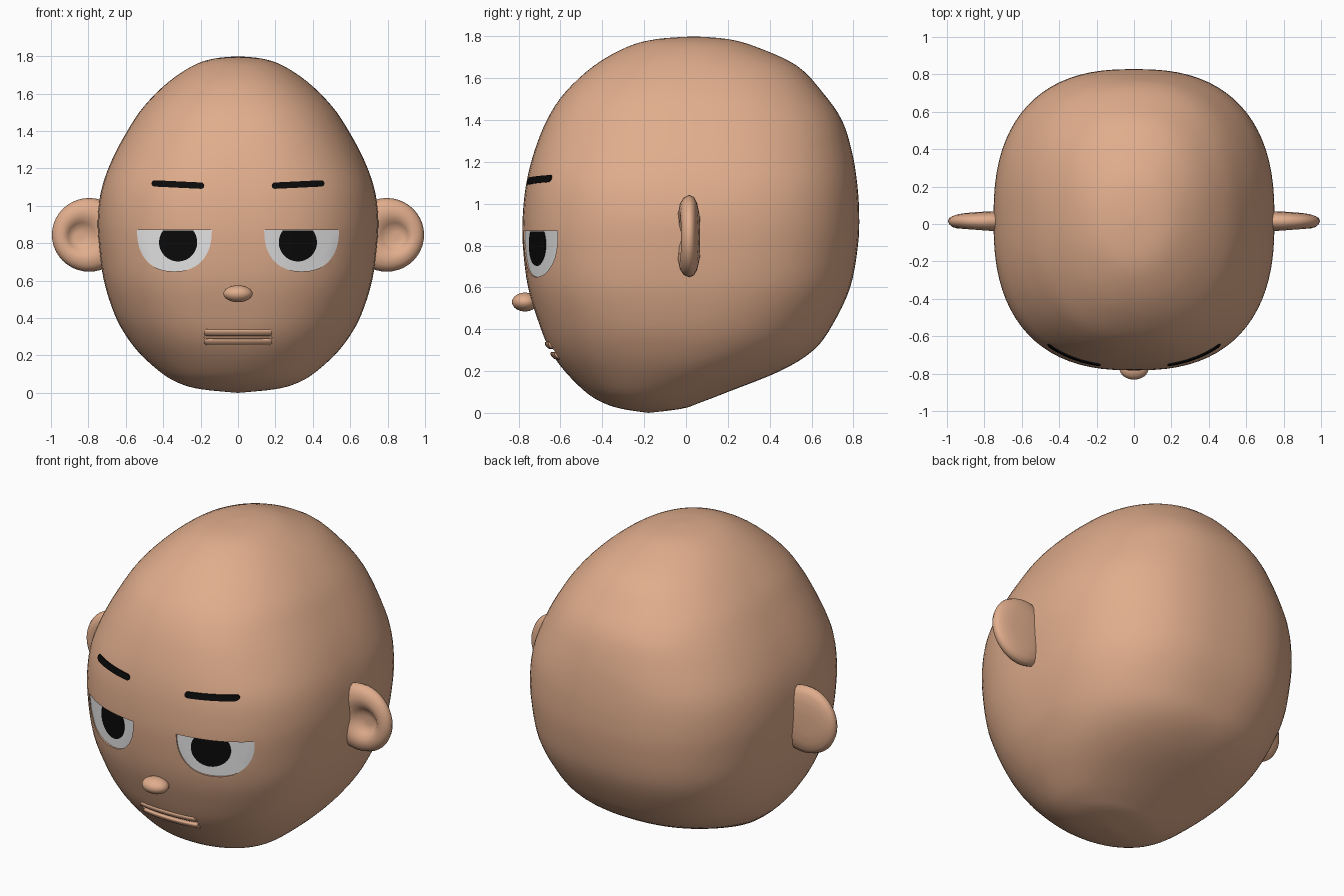
import bpy, bmesh, math
from mathutils import Vector
from mathutils.bvhtree import BVHTree

if "Cube" in bpy.data.objects:
    bpy.data.objects.remove(bpy.data.objects["Cube"])


def material(name, rgb):
    m = bpy.data.materials.new(name)
    m.diffuse_color = (*rgb, 1)
    m.use_nodes = True
    m.node_tree.nodes["Principled BSDF"].inputs["Base Color"].default_value = m.diffuse_color
    return m


SKIN = material("skin", (0.75, 0.42, 0.265))
WHITE = material("eye_white", (0.76, 0.76, 0.76))
BLACK = material("black", (0.003, 0.003, 0.003))


def finish(bm, name, mat, mirror=False):
    bmesh.ops.recalc_face_normals(bm, faces=bm.faces)
    me = bpy.data.meshes.new(name)
    bm.to_mesh(me)
    bm.free()
    me.materials.append(mat)
    ob = bpy.data.objects.new(name, me)
    bpy.context.collection.objects.link(ob)
    if mirror:
        ob.modifiers.new("mirror", 'MIRROR').use_mirror_merge = False
    return ob


def activate(ob):
    bpy.ops.object.select_all(action='DESELECT')
    ob.select_set(True)
    bpy.context.view_layer.objects.active = ob


def smooth(ob, angle=40):
    activate(ob)
    bpy.ops.object.shade_smooth_by_angle(angle=math.radians(angle))


def loft(bm, rings, start, end):
    """Skin closed rings of points, with a pole at both ends."""
    rows = [[bm.verts.new(p) for p in r] for r in rings]
    n = len(rows[0])
    for a, b in zip(rows, rows[1:]):
        for i in range(n):
            bm.faces.new((a[i], a[(i + 1) % n], b[(i + 1) % n], b[i]))
    for row, pole in ((rows[0], start), (rows[-1], end)):
        v = bm.verts.new(pole)
        for i in range(n):
            bm.faces.new((row[i], row[(i + 1) % n], v))


# Head: horizontal slices (z, half width, front y, back y, roundness)
LEVELS = [
    (0.0, 0.0, -0.18, -0.18, 2.1), (0.02, 0.2, -0.31, -0.02, 2.1),
    (0.05, 0.31, -0.4, 0.07, 2.1), (0.1, 0.4, -0.48, 0.2, 2.15),
    (0.2, 0.515, -0.58, 0.45, 2.2), (0.3, 0.595, -0.65, 0.61, 2.3),
    (0.42, 0.66, -0.7, 0.7, 2.4), (0.6, 0.717, -0.755, 0.785, 2.5),
    (0.8, 0.745, -0.78, 0.822, 2.5), (0.95, 0.75, -0.78, 0.828, 2.5),
    (1.1, 0.727, -0.763, 0.818, 2.5), (1.25, 0.672, -0.725, 0.793, 2.4),
    (1.4, 0.592, -0.665, 0.745, 2.35), (1.53, 0.505, -0.58, 0.655, 2.3),
    (1.66, 0.375, -0.44, 0.53, 2.2), (1.75, 0.24, -0.28, 0.335, 2.1),
    (1.787, 0.13, -0.14, 0.2, 2.1), (1.8, 0.0, 0.04, 0.04, 2.1)]


def level(t):
    i = min(int(t), len(LEVELS) - 2)
    u = t - i
    p = [LEVELS[min(max(i + k, 0), len(LEVELS) - 1)] for k in (-1, 0, 1, 2)]
    return [0.5 * (2 * b + (c - a) * u + (2 * a - 5 * b + 4 * c - d) * u * u
                   + (3 * b - a - 3 * c + d) * u ** 3) for a, b, c, d in zip(*p)]


def head_ring(t, n=80):
    z, w, f, b, e = level(t)
    pts = []
    for i in range(n):
        a = 2 * math.pi * i / n
        c, s = math.cos(a), math.sin(a)
        pts.append((w * math.copysign(abs(c) ** (2 / e), c),
                    (f + b) / 2 + (b - f) / 2 * math.copysign(abs(s) ** (2 / e), s), z))
    return pts


STEP = 4
bm = bmesh.new()
loft(bm, [head_ring(k / STEP) for k in range(1, (len(LEVELS) - 1) * STEP)],
     (0, -0.18, 0), (0, 0.04, 1.8))
tree = BVHTree.FromBMesh(bm)
head = finish(bm, "head", SKIN)


def surf(x, z):
    """y of the face surface at x, z."""
    return tree.ray_cast(Vector((x, -3, z)), Vector((0, 1, 0)))[0].y


def plate(name, mat, outline, center, front, back, mirror=False, rings=8):
    """Solid with the given x-z outline between two depth functions."""
    def ring(k, f):
        pts = [(center[0] + (x - center[0]) * k / rings,
                center[1] + (z - center[1]) * k / rings) for x, z in outline]
        return [(x, f(x, z), z) for x, z in pts]
    bm = bmesh.new()
    rows = [ring(k, front) for k in range(1, rings + 1)]
    rows += [ring(k, back) for k in range(rings, 0, -1)]
    cx, cz = center
    loft(bm, rows, (cx, front(cx, cz), cz), (cx, back(cx, cz), cz))
    return finish(bm, name, mat, mirror)


def capsule(x0, z0, x1, z1, r, n=12):
    a = math.atan2(z1 - z0, x1 - x0)
    arc = [a - math.pi / 2 + math.pi * i / 8 for i in range(9)]
    out = [(x1 + r * math.cos(t), z1 + r * math.sin(t)) for t in arc]
    side = [(x1 + (x0 - x1) * i / n, z1 + (z0 - z1) * i / n) for i in range(1, n)]
    out += [(x - r * math.sin(a), z + r * math.cos(a)) for x, z in side]
    out += [(x0 - r * math.cos(t), z0 - r * math.sin(t)) for t in arc]
    out += [(x + r * math.sin(a), z - r * math.cos(a)) for x, z in reversed(side)]
    return out


def cut(cutter):
    activate(head)
    m = head.modifiers.new("cut", 'BOOLEAN')
    m.operation, m.solver, m.object = 'DIFFERENCE', 'EXACT', cutter
    bpy.ops.object.modifier_apply(modifier=m.name)
    bpy.data.objects.remove(cutter)


# Eyes: half-closed, flat on top, set back into the face
def eye_depth(x, z):
    flat = -0.77 + (x - 0.14) * 0.4 - 0.014 * (1 - ((x - 0.34) / 0.2) ** 2)
    return max(flat, surf(x, z) + 0.006)


lid = []
for i in range(33):
    a = math.pi + math.pi * i / 32
    c, s = math.cos(a), math.sin(a)
    lid.append((0.34 + 0.2 * math.copysign(abs(c) ** 0.86, c),
                0.87 - 0.22 * abs(s) ** 0.86))
lid += [(0.54 - 0.4 * i / 16, 0.87) for i in range(1, 16)]
mid = (0.34, 0.79)
cut(plate("eye_cutter", SKIN, lid, mid, lambda x, z: -1.2,
          lambda x, z: eye_depth(x, z) + 0.005, True))
smooth(plate("eye_whites", WHITE, lid, mid, eye_depth,
             lambda x, z: eye_depth(x, z) + 0.008, True))
disc = [(0.32 + 0.102 * math.cos(2 * math.pi * i / 48),
         min(0.868, 0.805 + 0.102 * math.sin(2 * math.pi * i / 48))) for i in range(48)]
smooth(plate("pupils", BLACK, disc, (0.32, 0.79),
             lambda x, z: eye_depth(x, z) - 0.004,
             lambda x, z: eye_depth(x, z) + 0.003, True))

# Eyebrows
smooth(plate("eyebrows", BLACK, capsule(0.197, 1.108, 0.445, 1.12, 0.017),
             (0.321, 1.114), lambda x, z: surf(x, z) - 0.007,
             lambda x, z: surf(x, z) + 0.002, True))

# Mouth: narrow slit between two thin lips
cut(plate("mouth_cutter", SKIN, capsule(-0.172, 0.297, 0.172, 0.297, 0.009),
          (0, 0.297), lambda x, z: -1.2, lambda x, z: surf(x, z) + 0.03))
for name, zc in (("upper_lip", 0.323), ("lower_lip", 0.273)):
    def dome(x, z, zc=zc):
        return surf(x, z) - 0.012 * math.sqrt(max(0, 1 - ((z - zc) / 0.018) ** 2)) + 0.002
    smooth(plate(name, SKIN, capsule(-0.165, zc, 0.165, zc, 0.018), (0, zc),
                 dome, lambda x, z: surf(x, z) + 0.015), 60)
smooth(head)

# Nose
bpy.ops.mesh.primitive_uv_sphere_add(segments=32, ring_count=16, location=(0, -0.77, 0.53))
nose = bpy.context.object
nose.name = "nose"
nose.scale = (0.078, 0.062, 0.045)
nose.data.materials.append(SKIN)
smooth(nose)

# Ears: thin rounded discs with a hollow in front (ring scale, y)
PROFILE = [(0.12, 0.012), (0.25, 0.008), (0.36, -0.012), (0.48, -0.032), (0.65, -0.038),
           (0.82, -0.03), (0.94, -0.012), (1.0, 0.015), (0.95, 0.04),
           (0.82, 0.055), (0.6, 0.066), (0.3, 0.07)]
bm = bmesh.new()
rings = []
for s, y in PROFILE:
    ring = []
    for i in range(40):
        a = 2 * math.pi * i / 40
        x = 0.86 - 0.065 * s + 0.2 * s * math.cos(a)
        z = 0.835 + 0.01 * s + 0.197 * s * math.sin(a)
        taper = 1 - 0.35 * max(0, x - 0.75) / 0.25
        ring.append((x, 0.015 + (y - 0.015) * taper, z))
    rings.append(ring)
loft(bm, rings, (0.86, 0.013, 0.835), (0.86, 0.062, 0.835))
smooth(finish(bm, "ears", SKIN, True), 60)
